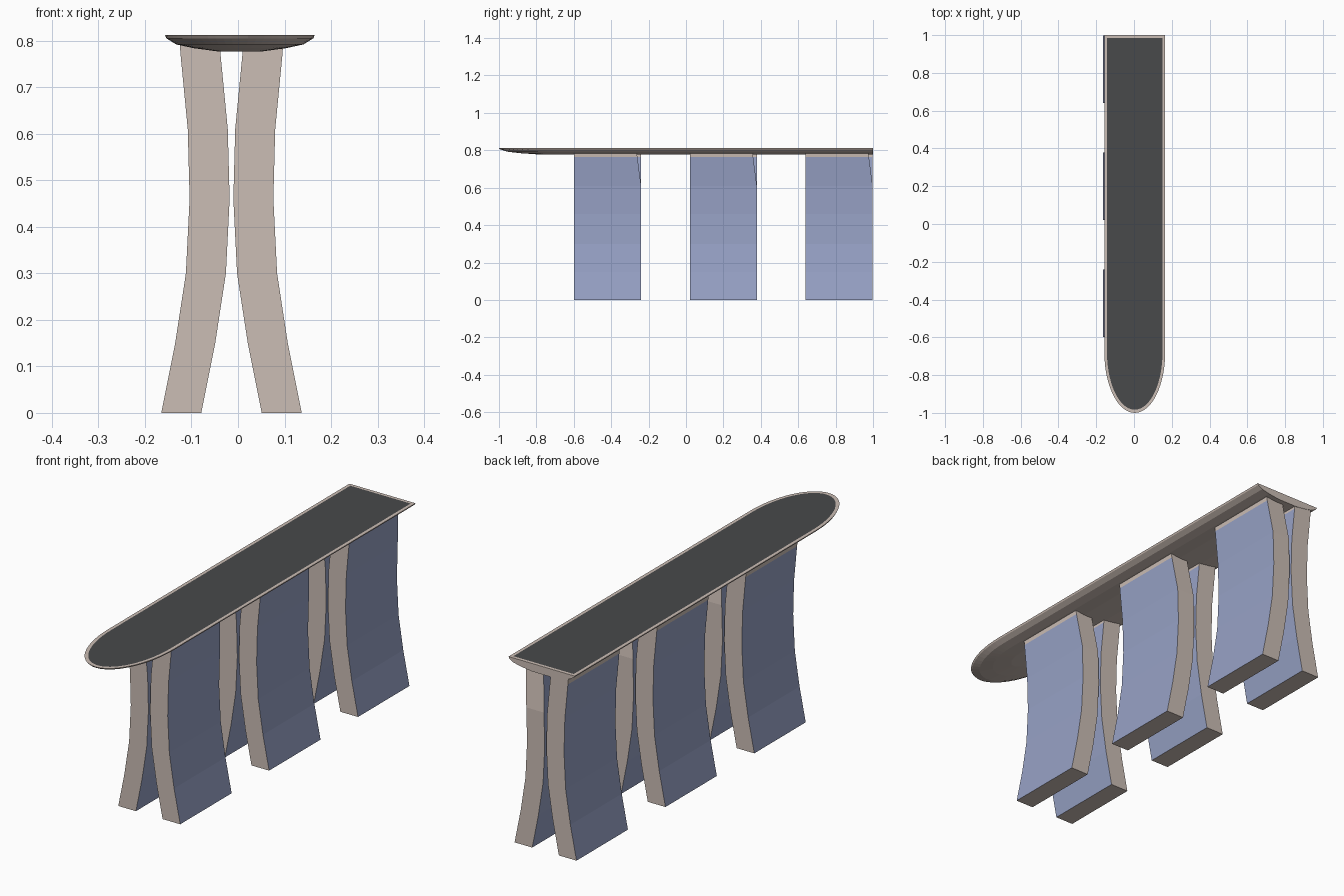
import bpy, bmesh, math

if "Cube" in bpy.data.objects:
    bpy.data.objects.remove(bpy.data.objects["Cube"])


def material(name, rgb):
    m = bpy.data.materials.new(name)
    m.diffuse_color = (*rgb, 1)
    m.use_nodes = True
    m.node_tree.nodes["Principled BSDF"].inputs["Base Color"].default_value = m.diffuse_color
    return m


WOOD = material("pale_wood", (0.60, 0.51, 0.46))
DARK = material("dark_inlay", (0.065, 0.067, 0.07))
BLUE = material("blue_panel", (0.31, 0.36, 0.56))


def finish(bm, name, mats):
    bmesh.ops.recalc_face_normals(bm, faces=bm.faces)
    me = bpy.data.meshes.new(name)
    bm.to_mesh(me)
    bm.free()
    for m in mats:
        me.materials.append(m)
    ob = bpy.data.objects.new(name, me)
    bpy.context.collection.objects.link(ob)
    return ob


def outline(bm, half, semi, back, z, segs=28):
    """Half-capsule outline: straight sides, elliptical front end, square back."""
    cx, cy = 0.004, -0.68
    pts = [(cx + half, back)]
    for i in range(segs + 1):
        a = math.pi * i / segs
        pts.append((cx + half * math.cos(a), cy - semi * math.sin(a)))
    pts.append((cx - half, back))
    return [bm.verts.new((x, y, z)) for x, y in pts]


# Counter top: flat inlaid surface over a shallow boat-shaped underside
bm = bmesh.new()
rings = [outline(bm, 0.161 * s, 0.32 * s, 1.0, z) for s, z in
         [(1, 0.812), (0.98, 0.805), (0.85, 0.792), (0.62, 0.784), (0.3, 0.777)]]
for a, b in zip(rings, rings[1:]):
    for i in range(len(a) - 1):
        bm.faces.new((a[i], a[i + 1], b[i + 1], b[i]))
bm.faces.new(rings[-1])
bm.faces.new([r[0] for r in rings] + [r[-1] for r in reversed(rings)])
inner = outline(bm, 0.147, 0.303, 0.986, 0.812)
n = len(inner)
for i in range(n):
    j = (i + 1) % n
    bm.faces.new((rings[0][i], rings[0][j], inner[j], inner[i]))
bm.faces.new(inner).material_index = 1
finish(bm, "counter_top", [WOOD, DARK])

# Curved legs: profile of outer edge (x, z, back taper), constant width
PROFILE = [(-0.165, 0, 0), (-0.135, 0.15, 0), (-0.112, 0.30, 0), (-0.104, 0.46, 0),
           (-0.108, 0.61, 0), (-0.123, 0.765, 0.020), (-0.125, 0.79, 0.023)]
WIDTH, MIRROR_X = 0.086, -0.014


def leg(name, y0, y1, right):
    bm = bmesh.new()
    rows = []
    for x, z, taper in PROFILE:
        xs = (x, x + WIDTH)
        if right:
            xs = [2 * MIRROR_X - v for v in xs]
        yb = y1 - (taper if right else 0)
        rows.append([bm.verts.new(p) for p in
                     ((xs[0], y0, z), (xs[1], y0, z), (xs[1], yb, z), (xs[0], yb, z))])
    for k, (a, b) in enumerate(zip(rows, rows[1:])):
        for i in range(4):
            j = (i + 1) % 4
            f = bm.faces.new((a[i], a[j], b[j], b[i]))
            # broad sides are blue, except for a band under the top
            if i % 2 and k < len(rows) - 2:
                f.material_index = 1
    bm.faces.new(rows[0])
    bm.faces.new(rows[-1])
    finish(bm, name, [WOOD, BLUE])


for label, y0 in (("front", -0.598), ("middle", 0.021), ("back", 0.64)):
    leg(label + "_left_leg", y0, y0 + 0.358, False)
    leg(label + "_right_leg", y0, y0 + 0.358, True)
